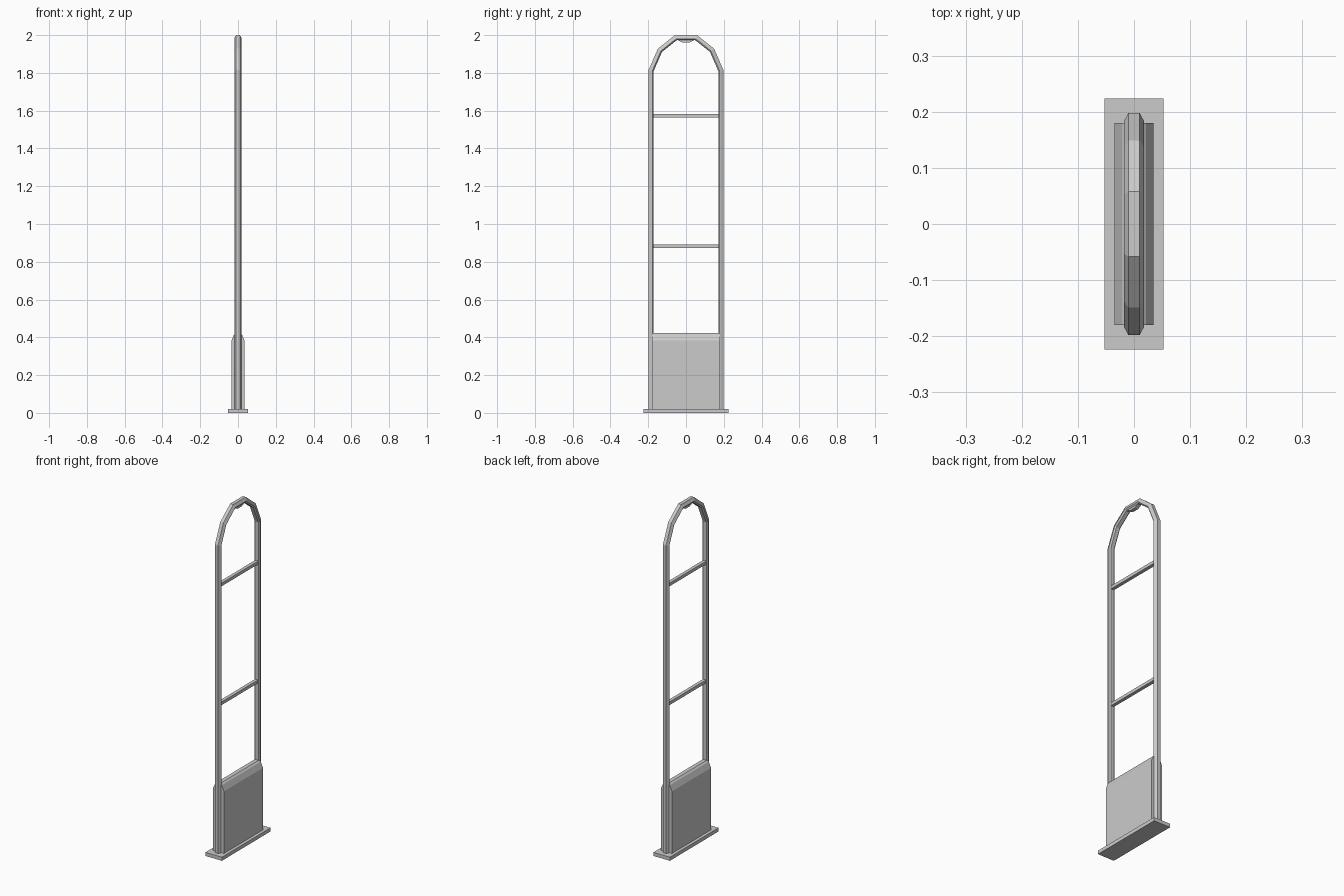
import bpy, bmesh
from mathutils import Vector

old = bpy.data.objects.get("Cube")
if old:
    bpy.data.objects.remove(old, do_unlink=True)

# One grey for everything
COLOR = (0.6, 0.6, 0.6, 1)
grey = bpy.data.materials.new("light_grey")
grey.use_nodes = True
grey.diffuse_color = COLOR
grey.node_tree.nodes["Principled BSDF"].inputs["Base Color"].default_value = COLOR


def finish(name, bm):
    bmesh.ops.recalc_face_normals(bm, faces=bm.faces[:])
    mesh = bpy.data.meshes.new(name)
    bm.to_mesh(mesh)
    bm.free()
    mesh.materials.append(grey)
    ob = bpy.data.objects.new(name, mesh)
    bpy.context.collection.objects.link(ob)
    return ob


def loft(name, rings):
    """Joins matching rings of points and caps both ends."""
    bm = bmesh.new()
    loops = [[bm.verts.new(p) for p in ring] for ring in rings]
    n = len(loops[0])
    for a, b in zip(loops, loops[1:]):
        for i in range(n):
            j = (i + 1) % n
            bm.faces.new((a[i], a[j], b[j], b[i]))
    bm.faces.new(loops[0])
    bm.faces.new(loops[-1])
    return finish(name, bm)


def box(name, x, y, z0, z1):
    ring = [(-x, -y), (x, -y), (x, y), (-x, y)]
    return loft(name, [[(px, py, z) for px, py in ring] for z in (z0, z1)])


# Base plate
box("base_plate", 0.053, 0.224, 0, 0.021)

# Lower housing with sloped shoulders, extruded along y
half = [(0.035, 0.02), (0.035, 0.382), (0.021, 0.415), (0.012, 0.423)]
outline = half + [(-x, z) for x, z in reversed(half)]
loft("lower_housing", [[(x, y, z) for x, z in outline] for y in (-0.18, 0.18)])

# Arched frame: chamfered section swept with mitred corners
left = [(-0.198, 0.02), (-0.198, 1.815), (-0.149, 1.928), (-0.058, 2.0)]
path = [Vector(p) for p in left + [(-y, z) for y, z in reversed(left)]]
side = [(0.01, 0), (0.018, 0.015), (0.018, 0.02), (0.011, 0.027)]
section = side + [(-x, d) for x, d in reversed(side)]


def inward(a, b):
    t = (b - a).normalized()
    return Vector((t.y, -t.x))


rings = []
for i, p in enumerate(path):
    n1 = inward(path[max(i - 1, 0)], path[max(i, 1)])
    n2 = inward(path[min(i, len(path) - 2)], path[min(i + 1, len(path) - 1)])
    miter = (n1 + n2) / (1 + n1.dot(n2))
    rings.append([(x, p.x + miter.x * d, p.y + miter.y * d) for x, d in section])
loft("arched_frame", rings)

# Cross bars
for name, z in (("lower_cross_bar", 0.882), ("upper_cross_bar", 1.574)):
    box(name, 0.01, 0.178, z - 0.009, z + 0.009)

# Shallow lamp hanging under the crown
arc = [(-0.056, 1.985), (-0.04, 1.971), (-0.02, 1.961),
       (0.02, 1.961), (0.04, 1.971), (0.056, 1.985)]
loft("crown_lamp", [[(x, y, z) for y, z in arc] for x in (-0.011, 0.011)])
